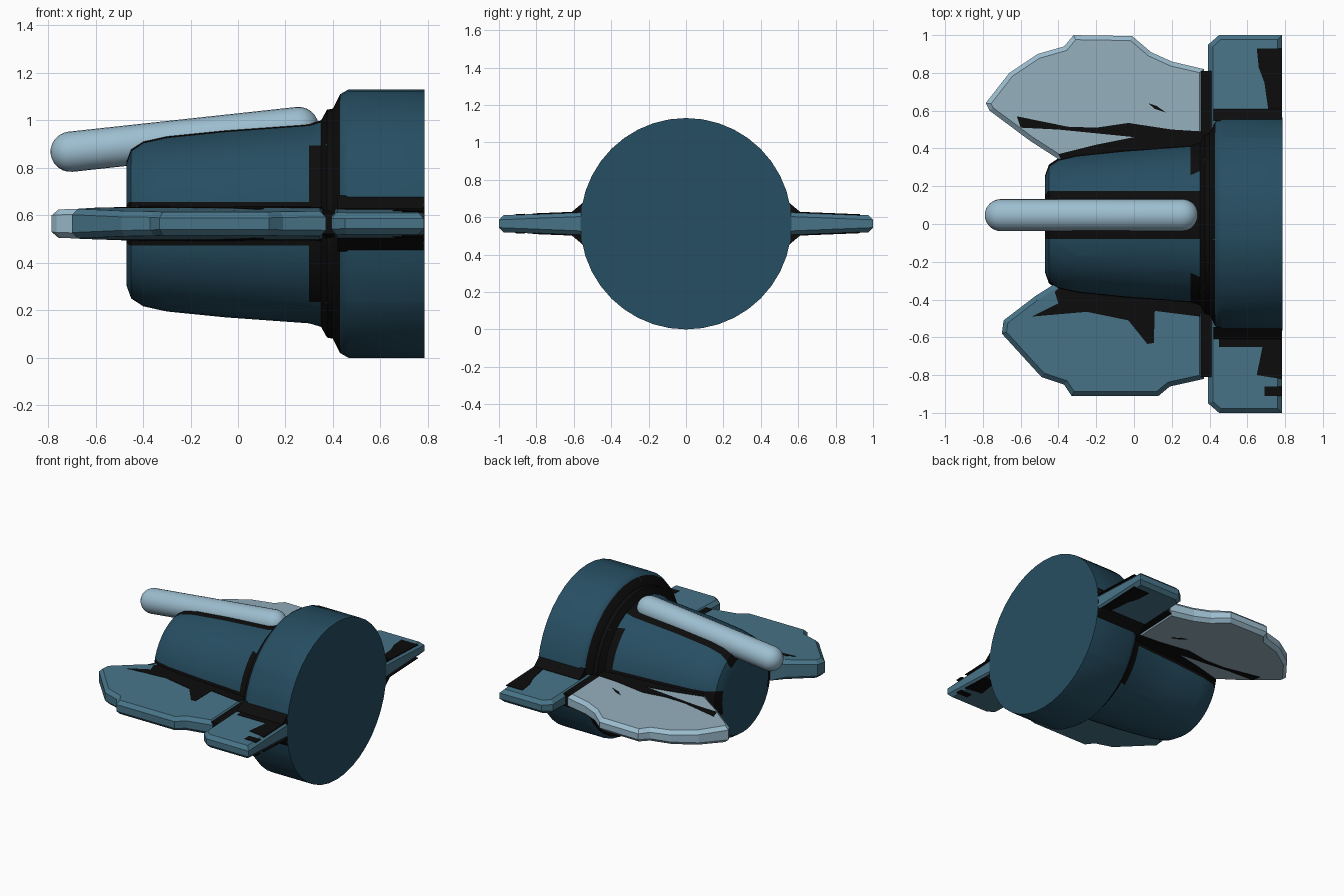
import bpy, bmesh, math
from mathutils import Matrix, Vector

cube = bpy.data.objects.get("Cube")
if cube:
    bpy.data.objects.remove(cube, do_unlink=True)

MID = 0.565  # height of the main axis


def material(name, *srgb):
    mat = bpy.data.materials.new(name)
    mat.use_nodes = True
    color = [((c / 255 + 0.055) / 1.055) ** 2.4 for c in srgb] + [1]
    mat.diffuse_color = color
    mat.node_tree.nodes["Principled BSDF"].inputs["Base Color"].default_value = color
    return mat


DEEP = material("deep blue", 38, 78, 98)
TEAL = material("teal", 72, 116, 136)
PALE = material("pale blue", 157, 190, 208)
MIST = material("misty blue", 146, 173, 187)
BLACK = material("black", 12, 12, 12)


def finish(name, bm, mats, smooth=False):
    bmesh.ops.recalc_face_normals(bm, faces=bm.faces)
    mesh = bpy.data.meshes.new(name)
    bm.to_mesh(mesh)
    bm.free()
    for mat in mats:
        mesh.materials.append(mat)
    if smooth:
        mesh.shade_smooth()
        mesh.set_sharp_from_angle(angle=math.radians(35))
    obj = bpy.data.objects.new(name, mesh)
    bpy.context.collection.objects.link(obj)
    return obj


def lathe(profile, steps):
    """Turn an (x, radius) profile around the x axis."""
    bm = bmesh.new()
    verts = [bm.verts.new((x, 0, r)) for x, r in profile]
    edges = [bm.edges.new(pair) for pair in zip(verts, verts[1:])]
    bmesh.ops.spin(bm, geom=verts + edges, cent=(0, 0, 0), axis=(1, 0, 0),
                   angle=math.tau, steps=steps)
    bmesh.ops.remove_doubles(bm, verts=bm.verts, dist=0.0005)
    return bm


def half_thickness(y):
    return 0.062 - 0.04 * (abs(y) - 0.57)


def slab(outline, low, high, bevel=0):
    """Flat outline raised between two heights that depend on y."""
    bm = bmesh.new()
    base = bm.faces.new([bm.verts.new((x, y, 0)) for x, y in outline])
    top = bmesh.ops.extrude_face_region(bm, geom=[base])["geom"]
    upper = {v for v in top if isinstance(v, bmesh.types.BMVert)}
    for v in bm.verts:
        v.co.z = high(v.co.y) if v in upper else low(v.co.y)
    if bevel:
        rim = [e for e in bm.edges if (e.verts[0] in upper) == (e.verts[1] in upper)]
        bmesh.ops.bevel(bm, geom=rim, offset=bevel, segments=1, affect='EDGES')
    bm.transform(Matrix.Translation((0, 0, MID)))
    return bm


def fin(name, outline, mats, shrink=0, bevel=0.024):
    bm = slab(outline, lambda y: shrink - half_thickness(y),
              lambda y: half_thickness(y) - shrink, bevel)
    bm.normal_update()
    for f in bm.faces:  # rim takes the last colour
        f.material_index = 0 if abs(f.normal.z) > 0.9 else len(mats) - 1
    return finish(name, bm, mats)


def patch(name, outline, rise=lambda y: 0):
    """Black plate on both the upper and the lower side of a fin."""
    for label, s in (("upper", 1), ("lower", -1)):
        bm = slab(outline, lambda y: s * (half_thickness(y) - 0.003),
                  lambda y: s * (half_thickness(y) + 0.003 + rise(y)))
        finish(f"{label}_{name}", bm, [BLACK])


# Body: tapered barrel, stepped groove and wide drum
bm = lathe([(-0.47, 0), (-0.47, 0.26), (-0.45, 0.315), (-0.4, 0.348), (-0.3, 0.37),
            (-0.05, 0.395), (0.3, 0.42), (0.35, 0.435), (0.375, 0.48), (0.4, 0.485),
            (0.43, 0.545), (0.465, MID), (0.785, MID), (0.785, 0)], 40)
cuts = [((0, 0, s * h), (0, 0, 1)) for s in (-1, 1) for h in (0.075, 0.092, 0.33)]
cuts += [((0, y, 0), (0, 1, 0)) for y in (-0.08, 0.175)]
for point, normal in cuts:
    bmesh.ops.bisect_plane(bm, geom=bm.verts[:] + bm.edges[:] + bm.faces[:],
                           dist=0.0001, plane_co=point, plane_no=normal)
for f in bm.faces:
    x, y, z = f.calc_center_median()
    if x > 0.78 or x < -0.465:
        continue
    ring = 0.38 < x < 0.42 or 0.35 < x < 0.37 or (0.3 < x < 0.37 and abs(z) < 0.33)
    wing_seam = abs(z) < (0.092 if x < 0.45 else 0.075)
    rod_seam = z > 0 and -0.08 < y < 0.175 and x < 0.37
    f.material_index = int(ring or wing_seam or rod_seam)
bm.transform(Matrix.Translation((0, 0, MID)))
finish("body", bm, [DEEP, BLACK], True)

# Rod on top: capsule, tilted up towards the drum
R = 0.085
start, end = Vector((-0.705, 0.047, 0.868)), Vector((0.255, 0.047, 0.972))
length = (end - start).length
arc = [i * math.pi / 12 for i in range(7)]
bm = lathe([(-R * math.cos(a), R * math.sin(a)) for a in arc]
           + [(length + R * math.cos(a), R * math.sin(a)) for a in reversed(arc)], 24)
tilt = math.atan2(end.z - start.z, end.x - start.x)
bm.transform(Matrix.Translation(start) @ Matrix.Rotation(-tilt, 4, 'Y'))
finish("top_rod", bm, [PALE], True)

# Large wings
fin("back_wing", [(0.37, 0.3), (0.37, 0.82), (0.2, 0.86), (0.09, 0.91), (-0.01, 0.995),
                  (-0.32, 1), (-0.37, 0.94), (-0.51, 0.9), (-0.66, 0.8), (-0.785, 0.64),
                  (-0.765, 0.6), (-0.55, 0.44), (-0.41, 0.35), (-0.36, 0.28)], [MIST, PALE])
fin("front_wing", [(0.37, -0.3), (0.37, -0.82), (0.19, -0.86), (0.13, -0.91),
                   (-0.33, -0.91), (-0.37, -0.85), (-0.49, -0.81), (-0.7, -0.58),
                   (-0.69, -0.51), (-0.52, -0.38), (-0.44, -0.33), (-0.36, -0.28)], [TEAL])

# Worn black areas at the wing roots
patch("back_wing_shadow", [(-0.62, 0.57), (-0.6, 0.51), (-0.4, 0.5), (-0.25, 0.485),
                           (0, 0.46), (-0.2, 0.42), (-0.4, 0.37), (-0.36, 0.3),
                           (0.36, 0.3), (0.36, 0.49), (0.2, 0.5), (-0.03, 0.535),
                           (-0.2, 0.51), (-0.35, 0.515)])
patch("back_wing_nick", [(0.075, 0.64), (0.11, 0.61), (0.17, 0.59), (0.12, 0.625)])
patch("front_wing_shadow", [(-0.36, -0.3), (-0.42, -0.36), (-0.4, -0.42), (-0.54, -0.49),
                            (-0.25, -0.465), (-0.03, -0.51), (0.07, -0.635),
                            (0.105, -0.63), (0.11, -0.46), (0.35, -0.49), (0.36, -0.3)])

# Drum fins, dark webs behind the wings, and root fillets
for side, s in (("back", 1), ("front", -1)):
    def flip(points):
        return [(x, s * y) for x, y in points]
    fin(f"{side}_drum_fin", flip([(0.393, 0.45), (0.393, 0.95), (0.45, 1),
                                  (0.784, 1), (0.784, 0.45)]), [TEAL])
    fin(f"{side}_web", flip([(0.355, 0.4), (0.355, 0.81), (0.41, 0.81), (0.41, 0.4)]),
        [BLACK], 0.008, 0)
    patch(f"{side}_root_fillet", flip([(0.42, 0.545), (0.42, 0.61), (0.782, 0.61),
                                       (0.782, 0.545)]),
          lambda y: 0.8 * max(0, 0.61 - abs(y)))

patch("back_fin_patch", [(0.65, 0.93), (0.78, 0.93), (0.78, 0.6), (0.71, 0.61),
                         (0.69, 0.75), (0.66, 0.83)])
patch("front_fin_patch", [(0.45, -0.59), (0.78, -0.59), (0.78, -0.82), (0.65, -0.8),
                          (0.68, -0.65), (0.45, -0.65)])
patch("front_fin_edge", [(0.69, -0.86), (0.78, -0.86), (0.78, -0.91), (0.69, -0.91)])
